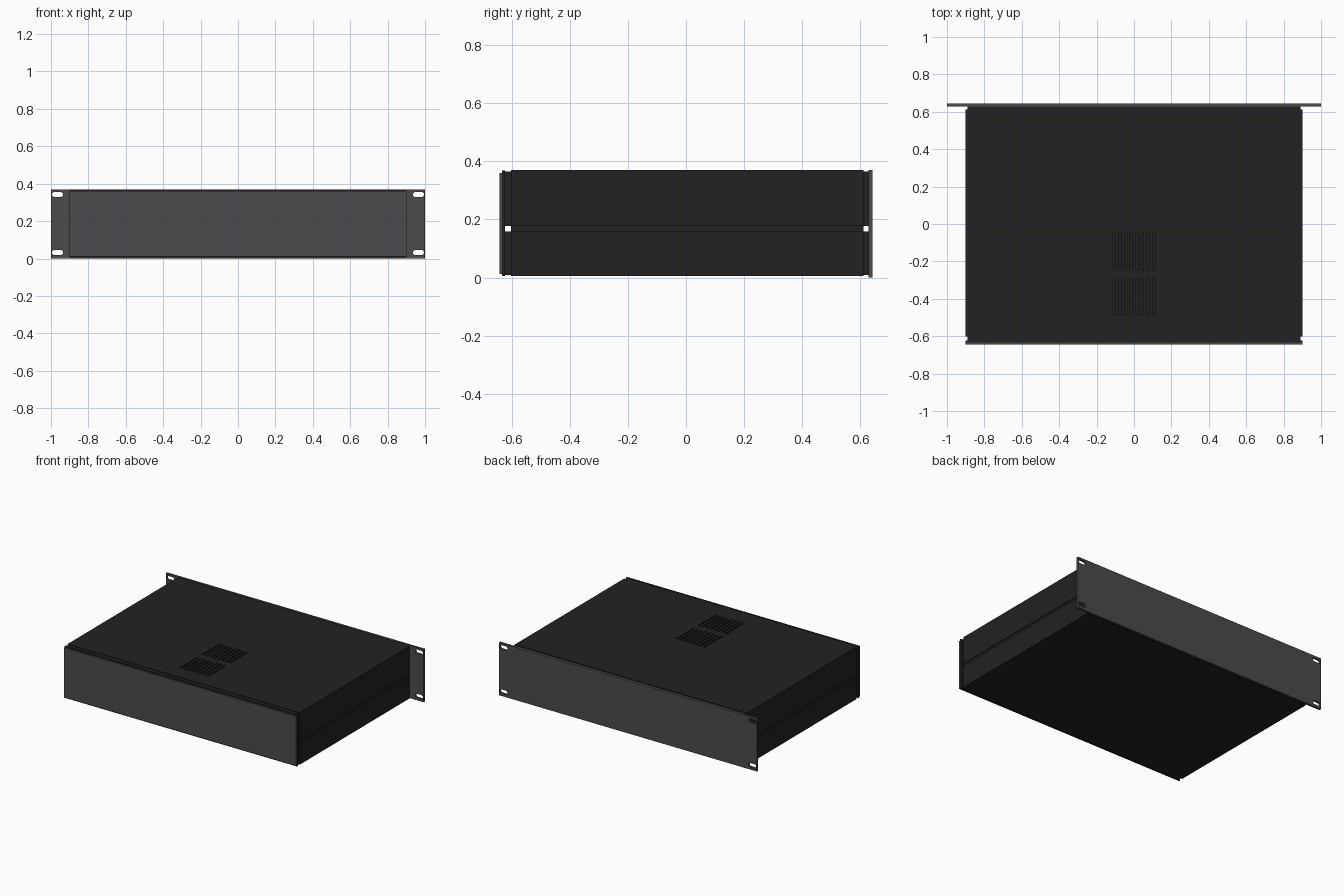
import bpy, bmesh, math
from mathutils import Matrix, Vector

if "Cube" in bpy.data.objects:
    bpy.data.objects.remove(bpy.data.objects["Cube"])


def material(name, rgb):
    m = bpy.data.materials.new(name)
    m.diffuse_color = (*rgb, 1)
    m.use_nodes = True
    m.node_tree.nodes["Principled BSDF"].inputs["Base Color"].default_value = m.diffuse_color
    return m


BLACK = material("black sheet metal", (0.016, 0.016, 0.016))
GREY = material("dark grey panel", (0.07, 0.07, 0.076))


def finish(bm, name, mat):
    bmesh.ops.recalc_face_normals(bm, faces=bm.faces)
    me = bpy.data.meshes.new(name)
    bm.to_mesh(me)
    bm.free()
    ob = bpy.data.objects.new(name, me)
    bpy.context.collection.objects.link(ob)
    if mat:
        me.materials.append(mat)
    return ob


def box(name, x, y, z, mat):
    """Box from (min, max) pairs."""
    bm = bmesh.new()
    size = [b - a for a, b in (x, y, z)]
    mid = [(a + b) / 2 for a, b in (x, y, z)]
    bmesh.ops.create_cube(bm, size=1, matrix=Matrix.Translation(mid) @ Matrix.Diagonal((*size, 1)))
    return finish(bm, name, mat)


def add_slot(bm, centre, length, width, rot, depth=0.1):
    """Round-ended prism, long axis local x, cut along local z."""
    r, h = width / 2, length / 2 - width / 2
    pts = []
    for i in range(18):
        a = -math.pi / 2 + math.pi * (i % 9) / 8 + (math.pi if i > 8 else 0)
        pts.append((r * math.cos(a) + (h if i < 9 else -h), r * math.sin(a)))
    m = Matrix.Translation(centre) @ rot
    lo = [bm.verts.new(m @ Vector((x, y, -depth / 2))) for x, y in pts]
    hi = [bm.verts.new(m @ Vector((x, y, depth / 2))) for x, y in pts]
    bm.faces.new(lo[::-1])
    bm.faces.new(hi)
    for i in range(18):
        j = (i + 1) % 18
        bm.faces.new((lo[i], lo[j], hi[j], hi[i]))


def cut(ob, bm):
    cutter = finish(bm, ob.name + "_cutter", None)
    cutter.hide_render = True
    mod = ob.modifiers.new("slots", "BOOLEAN")
    mod.operation, mod.solver, mod.object = "DIFFERENCE", "EXACT", cutter
    bpy.context.view_layer.objects.active = ob
    bpy.ops.object.modifier_apply(modifier=mod.name)
    bpy.data.objects.remove(cutter)


# Rack panel with four mounting slots in the ears
panel = box("rack_panel", (-1, 1), (0.628, 0.643), (0.0, 0.37), GREY)
bm = bmesh.new()
for x in (-0.965, 0.965):
    for z in (0.032, 0.342):
        add_slot(bm, (x, 0.635, z), 0.06, 0.027, Matrix.Rotation(math.pi / 2, 4, "X"))
cut(panel, bm)

# Plate at the other end, with the slightly larger backing frame behind it
box("end_plate", (-0.9, 0.9), (-0.643, -0.634), (0.012, 0.36), GREY)
box("end_plate_backing", (-0.902, 0.902), (-0.634, -0.624), (0.005, 0.368), BLACK)

# Top cover with two rows of vent slots, and the base
top = box("top_cover", (-0.9, 0.9), (-0.602, 0.612), (0.36, 0.37), BLACK)
bm = bmesh.new()
for y in (-0.39, -0.145):
    for i in range(8):
        add_slot(bm, ((i - 3.5) * 0.03, y, 0.365), 0.2, 0.013, Matrix.Rotation(math.pi / 2, 4, "Z"))
cut(top, bm)
box("base_cover", (-0.9, 0.9), (-0.602, 0.612), (0.005, 0.015), BLACK)

# Narrower lips that join the covers to both end panels
for part, z in (("top", (0.357, 0.366)), ("base", (0.009, 0.018))):
    box(part + "_lip_rear", (-0.89, 0.89), (-0.626, -0.58), z, BLACK)
    box(part + "_lip_panel", (-0.89, 0.89), (0.59, 0.629), z, BLACK)

# Sides: two outer rails, a recessed strip in the groove, and end lips
for side, s in (("left", -1), ("right", 1)):
    def xs(a, b):
        return tuple(sorted((s * a, s * b)))
    box(side + "_upper_rail", xs(0.89, 0.9), (-0.602, 0.612), (0.177, 0.37), BLACK)
    box(side + "_lower_rail", xs(0.89, 0.9), (-0.602, 0.612), (0.005, 0.158), BLACK)
    box(side + "_groove_strip", xs(0.882, 0.894), (-0.602, 0.612), (0.15, 0.185), BLACK)
    for part, z in (("upper", (0.177, 0.362)), ("lower", (0.012, 0.158))):
        box(f"{side}_{part}_lip_rear", xs(0.88, 0.89), (-0.626, -0.58), z, BLACK)
        box(f"{side}_{part}_lip_panel", xs(0.88, 0.89), (0.59, 0.629), z, BLACK)
